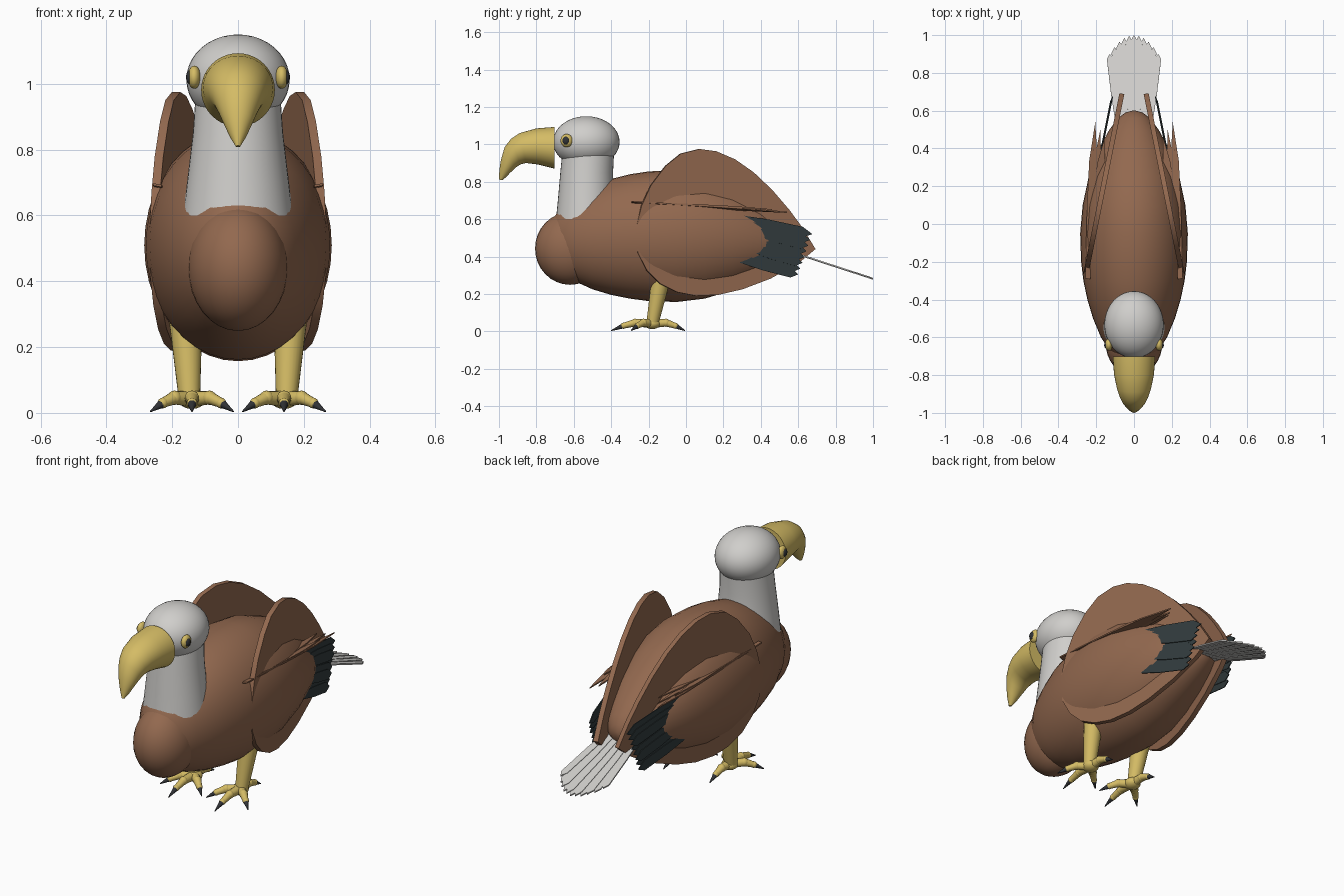
import bpy, bmesh, math
from mathutils import Vector, Matrix

if "Cube" in bpy.data.objects:
    bpy.data.objects.remove(bpy.data.objects["Cube"])


def material(name, rgb):
    m = bpy.data.materials.new(name)
    m.diffuse_color = (*rgb, 1)
    m.use_nodes = True
    m.node_tree.nodes["Principled BSDF"].inputs["Base Color"].default_value = m.diffuse_color
    return m


BROWN = material("brown_plumage", (0.29, 0.14, 0.078))
PALE = material("pale_plumage", (0.63, 0.62, 0.60))
YELLOW = material("yellow_horn", (0.66, 0.50, 0.13))
SLATE = material("dark_flight_feather", (0.032, 0.045, 0.048))
BLACK = material("charcoal", (0.03, 0.032, 0.036))


def finish(name, bm, mat, mirror=False, angle=40):
    """Turn a bmesh into a smooth object with sharp edges kept."""
    bmesh.ops.recalc_face_normals(bm, faces=bm.faces[:])
    for f in bm.faces:
        f.smooth = True
    for e in bm.edges:
        e.smooth = e.calc_face_angle(0) < math.radians(angle)
    me = bpy.data.meshes.new(name)
    bm.to_mesh(me)
    bm.free()
    me.materials.append(mat)
    ob = bpy.data.objects.new(name, me)
    bpy.context.collection.objects.link(ob)
    if mirror:
        ob.modifiers.new("Mirror", 'MIRROR').use_axis[0] = True
    return ob


def loft(name, stations, mat, n=40):
    """Oval rings given by upper (y, z), lower (y, z) and half width."""
    bm = bmesh.new()
    rings = []
    for yt, zt, yb, zb, hw in stations:
        top, bot = Vector((0, yt, zt)), Vector((0, yb, zb))
        mid, half = (top + bot) / 2, (top - bot) / 2
        rings.append([bm.verts.new(mid + half * math.cos(a) + Vector((hw * math.sin(a), 0, 0)))
                      for a in (2 * math.pi * i / n for i in range(n))])
    for r, q in zip(rings, rings[1:]):
        for i in range(n):
            j = (i + 1) % n
            bm.faces.new((r[i], r[j], q[j], q[i]))
    bm.faces.new(rings[0])
    bm.faces.new(rings[-1])
    return finish(name, bm, mat)


def ball(bm, center, radii, seg=32):
    bmesh.ops.create_uvsphere(bm, u_segments=seg, v_segments=seg // 2, radius=1,
                              matrix=Matrix.Translation(center) @ Matrix.Diagonal((*radii, 1)))


def rod(bm, a, b, r1, r2, seg=16):
    a, b = Vector(a), Vector(b)
    d = b - a
    rot = d.to_track_quat('Z', 'Y').to_matrix().to_4x4()
    bmesh.ops.create_cone(bm, cap_ends=True, segments=seg, radius1=r1, radius2=r2,
                          depth=d.length, matrix=Matrix.Translation((a + b) / 2) @ rot)


def plate(bm, pts, thick):
    """Flat outline extruded along the vector thick, centred on the outline."""
    t = Vector(thick)
    lo = [bm.verts.new(Vector(p) - t / 2) for p in pts]
    hi = [bm.verts.new(Vector(p) + t / 2) for p in pts]
    bm.faces.new(lo)
    bm.faces.new(hi)
    for i in range(len(pts)):
        j = (i + 1) % len(pts)
        bm.faces.new((lo[i], lo[j], hi[j], hi[i]))


def feather(bm, root, tip, width, thick, point=0.9):
    root, tip, w = Vector(root), Vector(tip), Vector(width)
    k = root.lerp(tip, point)
    m = root.lerp(tip, 0.45)
    plate(bm, [root - w * .6, m - w, k - w, tip, k + w, m + w, root + w * .6], thick)


# Body: tapered egg
loft("body", [(y, t, y, b, w) for y, w, t, b in (
    (-.73, .06, .57, .41), (-.67, .13, .665, .32), (-.6, .175, .72, .27), (-.5, .217, .77, .225),
    (-.4, .247, .815, .195), (-.3, .268, .84, .175), (-.2, .28, .855, .162), (-.05, .285, .862, .157),
    (.1, .272, .84, .175), (.25, .24, .78, .22), (.4, .185, .69, .285), (.5, .13, .61, .34),
    (.56, .085, .555, .385), (.59, .045, .51, .42), (.6, .01, .475, .455))], BROWN)

# Breast bulge
bm = bmesh.new()
ball(bm, (0, -.62, .443), (.152, .187, .194))
finish("breast", bm, BROWN)

# Neck and head
loft("neck", [(-.695, .6, -.37, .6, .167), (-.685, .7, -.385, .7, .155),
              (-.672, .85, -.39, .85, .137), (-.662, .95, -.385, .95, .13)], PALE)
bm = bmesh.new()
ball(bm, (0, -.533, 1.013), (.157, .178, .137), 40)
finish("head", bm, PALE)

# Hooked beak
loft("beak", [(-.702, 1.093, -.702, .87, .112), (-.8, 1.085, -.79, .892, .106),
              (-.89, 1.06, -.855, .9, .09), (-.935, 1.03, -.885, .893, .077),
              (-.97, .985, -.91, .876, .062), (-.99, .915, -.94, .848, .042),
              (-.998, .86, -.962, .825, .025), (-1, .812, -.982, .808, .007)], YELLOW)

# Eyes
bm = bmesh.new()
ball(bm, (.133, -.638, 1.02), (.02, .033, .035), 24)
finish("eye_ring", bm, YELLOW, True)
bm = bmesh.new()
ball(bm, (.145, -.642, 1.02), (.013, .019, .022), 20)
finish("pupil", bm, BLACK, True)

# Folded wings: upright leaf plates converging to the rear
def wing_x(y):
    return .202 - .2 * y


outline = [(-.27, .55), (-.24, .67), (-.19, .78), (-.11, .885), (-.03, .95), (.07, .975), (.16, .963),
           (.26, .92), (.36, .85), (.46, .755), (.55, .65), (.62, .555), (.69, .44), (.6, .365),
           (.45, .282), (.3, .225), (.17, .195), (.05, .19), (-.05, .21), (-.14, .255), (-.21, .325), (-.26, .42)]
bm = bmesh.new()
plate(bm, [(wing_x(y), y, z) for y, z in outline], (.026, .005, 0))
finish("wing", bm, BROWN, True)

# Dark flight feathers, fanned on the outside of each wing
bm = bmesh.new()
N = 8
for i in range(N):
    t = i / (N - 1)
    y0, z0 = .255 + .07 * math.sin(math.pi * t), .61 - .215 * t
    y1, z1 = .675 - .075 * t, .52 - .215 * t
    off = .046 + .003 * (i % 3)
    feather(bm, (wing_x(y0) + off, y0, z0), (wing_x(y1) + off, y1, z1),
            (0, 0, .028), (.005, .001, 0), .88)
finish("flight_feathers", bm, SLATE, True, 30)

# Brown shoulder feathers lying nearly flat along the wing
bm = bmesh.new()
for root, tip, w in (((.245, -.29, .692), (.205, .54, .637), .022),
                     ((.24, -.2, .684), (.178, .5, .64), .02),
                     ((.23, -.1, .676), (.155, .46, .65), .02),
                     ((.235, -.25, .688), (.215, .4, .655), .02)):
    feather(bm, root, tip, (w, .004, .004), (0, 0, .007), .75)
finish("shoulder_feathers", bm, BROWN, True, 30)

# Tail fan
bm = bmesh.new()
for i in range(-5, 6):
    u = i / 5
    y1 = 1 - .1 * u * u
    lift = .003 * (i % 2)
    feather(bm, (u * .08, .5, .443 + lift), (u * .128, y1, .41 - (y1 - .6) * .325 + lift),
            (.019, 0, 0), (0, .002, .007), .93)
finish("tail_feathers", bm, PALE, False, 30)

# Legs
bm = bmesh.new()
rod(bm, (.16, -.13, .3), (.148, -.178, .05), .052, .033, 24)
finish("leg", bm, YELLOW, True)

# Feet: hub, four toes and claws
toes, claws = bmesh.new(), bmesh.new()
hub = Vector((.14, -.18, .042))
ball(toes, hub, (.042, .045, .03), 20)
for ang, length in ((0, .22), (48, .17), (-48, .17), (180, .175)):
    a = math.radians(ang)
    d = Vector((math.sin(a), -math.cos(a), 0)) * length
    knuckle = hub + d * .42 + Vector((0, 0, .004))
    end = hub + d * .7 + Vector((0, 0, -.012))
    rod(toes, hub, knuckle, .024, .02)
    ball(toes, knuckle, (.022, .022, .022), 14)
    rod(toes, knuckle, end, .02, .015)
    ball(toes, end, (.0165, .0165, .0165), 14)
    rod(claws, end, hub + d + Vector((0, 0, -.038)), .0145, .002)
finish("foot", toes, YELLOW, True)
finish("claws", claws, BLACK, True)
